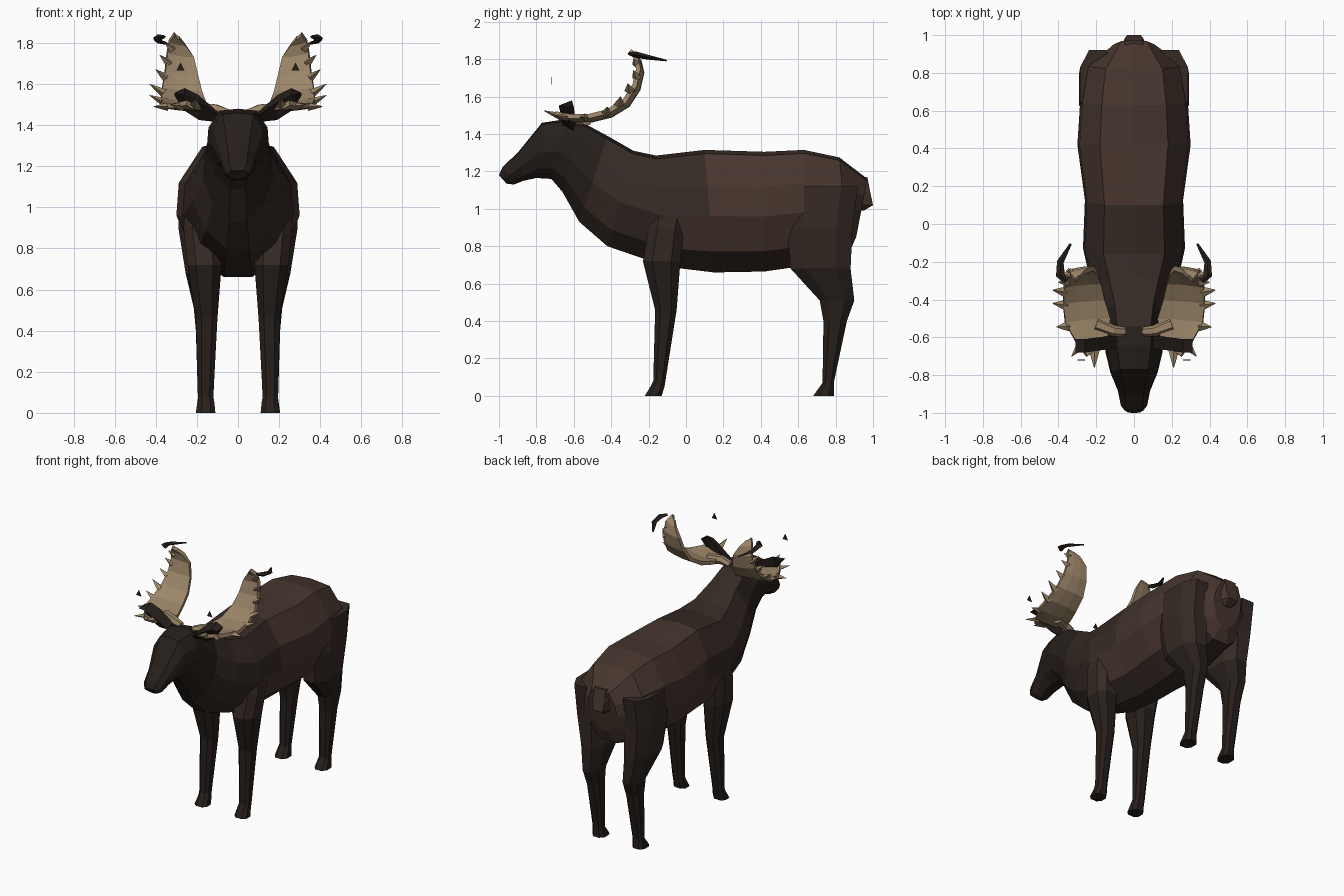
import bpy, bmesh, math
from mathutils import Vector


def material(name, rgb):
    m = bpy.data.materials.new(name)
    m.diffuse_color = (*rgb, 1)
    return m


BROWN = material("brown_hide", (0.062, 0.036, 0.027))
MID = material("mid_hide", (0.036, 0.023, 0.018))
DARK = material("dark_hide", (0.020, 0.014, 0.011))
TAN = material("antler_tan", (0.33, 0.235, 0.14))


def finish(name, bm, mats, mirror=False):
    bmesh.ops.recalc_face_normals(bm, faces=bm.faces)
    me = bpy.data.meshes.new(name)
    bm.to_mesh(me)
    bm.free()
    ob = bpy.data.objects.new(name, me)
    bpy.context.collection.objects.link(ob)
    for m in mats:
        me.materials.append(m)
    if mirror:
        mod = ob.modifiers.new("mirror", 'MIRROR')
        mod.use_mirror_merge = False
    return ob


def loft(bm, rings, closed=True):
    """Skin a list of rings; closed rings get end caps."""
    vs = [[bm.verts.new(p) for p in r] for r in rings]
    n = len(vs[0])
    for a, b in zip(vs, vs[1:]):
        for i in range(n if closed else n - 1):
            j = (i + 1) % n
            bm.faces.new((a[i], a[j], b[j], b[i]))
    if closed:
        bm.faces.new(vs[0])
        bm.faces.new(vs[-1])


def tube(bm, pts, radii, n=4, flat=1.0):
    pts = [Vector(p) for p in pts]
    rings = []
    for i, (p, r) in enumerate(zip(pts, radii)):
        d = (pts[min(i + 1, len(pts) - 1)] - pts[max(i - 1, 0)]).normalized()
        side = d.cross(Vector((0, 0, 1))).normalized()
        up = side.cross(d)
        rings.append([p + side * r * math.cos(k * math.tau / n)
                      + up * r * flat * math.sin(k * math.tau / n) for k in range(n)])
    loft(bm, rings)


# Torso, neck and head: top y/z, bottom y/z, half width of each section
SECTIONS = [
    (0.97, 1.16, 0.91, 0.85, 0.11), (0.82, 1.275, 0.87, 0.76, 0.25),
    (0.63, 1.315, 0.66, 0.70, 0.285), (0.42, 1.305, 0.42, 0.665, 0.30),
    (0.10, 1.315, 0.15, 0.66, 0.26), (-0.16, 1.285, -0.10, 0.69, 0.27),
    (-0.28, 1.31, -0.42, 0.80, 0.22), (-0.42, 1.39, -0.57, 0.93, 0.17),
    (-0.54, 1.455, -0.66, 1.09, 0.148), (-0.64, 1.48, -0.72, 1.16, 0.15),
    (-0.77, 1.46, -0.80, 1.165, 0.125), (-0.90, 1.30, -0.87, 1.15, 0.085),
    (-0.98, 1.225, -0.92, 1.13, 0.072), (-1.0, 1.18, -0.96, 1.135, 0.05)]
HALF = [(0.6, 0.94), (0.96, 0.42), (1, -0.08), (0.72, -0.66), (0.25, -1)]
PROFILE = [(0, 1)] + HALF + [(-x, z) for x, z in reversed(HALF)]
rings = []
for yt, zt, yb, zb, w in SECTIONS:
    rings.append([(w * px, (yt + yb) / 2 + pz * (yt - yb) / 2,
                   (zt + zb) / 2 + pz * (zt - zb) / 2) for px, pz in PROFILE])
bm = bmesh.new()
loft(bm, rings)
for f in bm.faces:
    c = f.calc_center_median()
    f.material_index = 2 if c.y < -0.5 else 1 if c.y < 0.0 or c.z < 0.8 else 0
finish("body", bm, [BROWN, MID, DARK])

# Tail flap
bm = bmesh.new()
loft(bm, [[(-w, y0, z), (w, y0, z), (w * 0.6, y1, z), (-w * 0.6, y1, z)]
          for z, y0, y1, w in [(1.17, 0.90, 0.97, 0.07), (1.09, 0.91, 0.985, 0.08),
                               (1.02, 0.93, 1.0, 0.06), (0.99, 0.92, 0.95, 0.03)]])
finish("tail", bm, [BROWN])


# Legs: z, y range and x range of each chamfered section
def leg(name, levels):
    bm = bmesh.new()
    rings = []
    for z, y0, y1, x0, x1 in levels:
        cx, cy, rx, ry = (x0 + x1) / 2, (y0 + y1) / 2, (x1 - x0) / 2, (y1 - y0) / 2
        rings.append([(cx + rx * a, cy + ry * b, z) for a, b in
                      [(1, .5), (.5, 1), (-.5, 1), (-1, .5), (-1, -.5), (-.5, -1), (.5, -1), (1, -.5)]])
    loft(bm, rings)
    for f in bm.faces:
        f.material_index = 0 if f.calc_center_median().z > 0.7 else 1
    finish(name, bm, [MID, DARK], mirror=True)


leg("front_legs", [(1.10, -0.17, 0.02, 0.10, 0.25), (0.90, -0.20, -0.01, 0.09, 0.265),
                   (0.72, -0.23, -0.03, 0.08, 0.245), (0.46, -0.165, -0.05, 0.10, 0.205),
                   (0.08, -0.175, -0.11, 0.12, 0.195), (0.05, -0.19, -0.115, 0.115, 0.195),
                   (0.0, -0.22, -0.13, 0.11, 0.205)])
leg("hind_legs", [(1.12, 0.56, 0.92, 0.10, 0.285), (0.90, 0.54, 0.89, 0.08, 0.29),
                  (0.68, 0.56, 0.88, 0.085, 0.255), (0.51, 0.715, 0.90, 0.10, 0.215),
                  (0.40, 0.735, 0.86, 0.105, 0.205), (0.07, 0.73, 0.79, 0.12, 0.195),
                  (0.0, 0.68, 0.79, 0.11, 0.205)])

# Ears: cupped leaves
bm = bmesh.new()
loft(bm, [[(x, -0.59 - 0.02 * k, z + h), (x, -0.66 - 0.02 * k, z + h * 0.4),
           (x, -0.60 - 0.03 * k, z - h)]
          for k, x, z, h in [(0, 0.10, 1.44, 0.025), (0.5, 0.19, 1.485, 0.06),
                             (1, 0.26, 1.525, 0.055), (1, 0.31, 1.55, 0.006)]])
finish("ears", bm, [DARK], mirror=True)

# Antler palms: y, z, inner x, outer x of each row
ROWS = [(-0.68, 1.49, 0.20, 0.25), (-0.60, 1.475, 0.14, 0.31), (-0.50, 1.475, 0.125, 0.365),
        (-0.40, 1.50, 0.155, 0.375), (-0.31, 1.555, 0.175, 0.37), (-0.255, 1.64, 0.195, 0.355),
        (-0.235, 1.73, 0.215, 0.345), (-0.25, 1.79, 0.255, 0.335), (-0.28, 1.825, 0.285, 0.31)]
bm = bmesh.new()
loft(bm, [[(a + (b - a) * u, y - 0.02 * u * u, z + 0.02 * u * u) for u in (0, 0.35, 0.7, 1)]
          for y, z, a, b in ROWS], closed=False)
palm = finish("antler_palms", bm, [TAN])
solid = palm.modifiers.new("thickness", 'SOLIDIFY')
solid.thickness = 0.025
solid.offset = 0
palm.modifiers.new("mirror", 'MIRROR').use_mirror_merge = False

# Antler stems and tines
bm = bmesh.new()
tube(bm, [(0.05, -0.57, 1.455), (0.11, -0.565, 1.475), (0.2, -0.53, 1.478)], [0.025, 0.03, 0.035], 6)
for base, tip in [((0.21, -0.66, 1.49), (0.21, -0.76, 1.525)),
                  ((0.27, -0.63, 1.49), (0.33, -0.70, 1.50)),
                  ((0.34, -0.54, 1.49), (0.41, -0.545, 1.49)),
                  ((0.355, -0.43, 1.51), (0.43, -0.42, 1.545)),
                  ((0.36, -0.36, 1.555), (0.43, -0.35, 1.60)),
                  ((0.35, -0.30, 1.63), (0.40, -0.31, 1.67)),
                  ((0.335, -0.26, 1.70), (0.38, -0.28, 1.74)),
                  ((0.32, -0.26, 1.77), (0.355, -0.28, 1.80))]:
    b, t = Vector(base), Vector(tip)
    tube(bm, [b, b.lerp(t, 0.5), t], [0.03, 0.017, 0.002], 4, 0.7)
finish("antler_tines", bm, [TAN], mirror=True)

# Dark curved tips above the palms
bm = bmesh.new()
tube(bm, [(0.36, -0.305, 1.83), (0.39, -0.27, 1.825), (0.39, -0.2, 1.81), (0.335, -0.105, 1.793)],
     [0.012, 0.024, 0.018, 0.006], 4, 0.7)
finish("antler_tips", bm, [DARK], mirror=True)

# Small loose splinters in front of the palms
bm = bmesh.new()
loft(bm, [[(0.26, y, 1.665), (0.30, y, 1.665), (0.28, y, 1.705)] for y in (-0.722, -0.718)])
finish("splinters", bm, [DARK], mirror=True)
